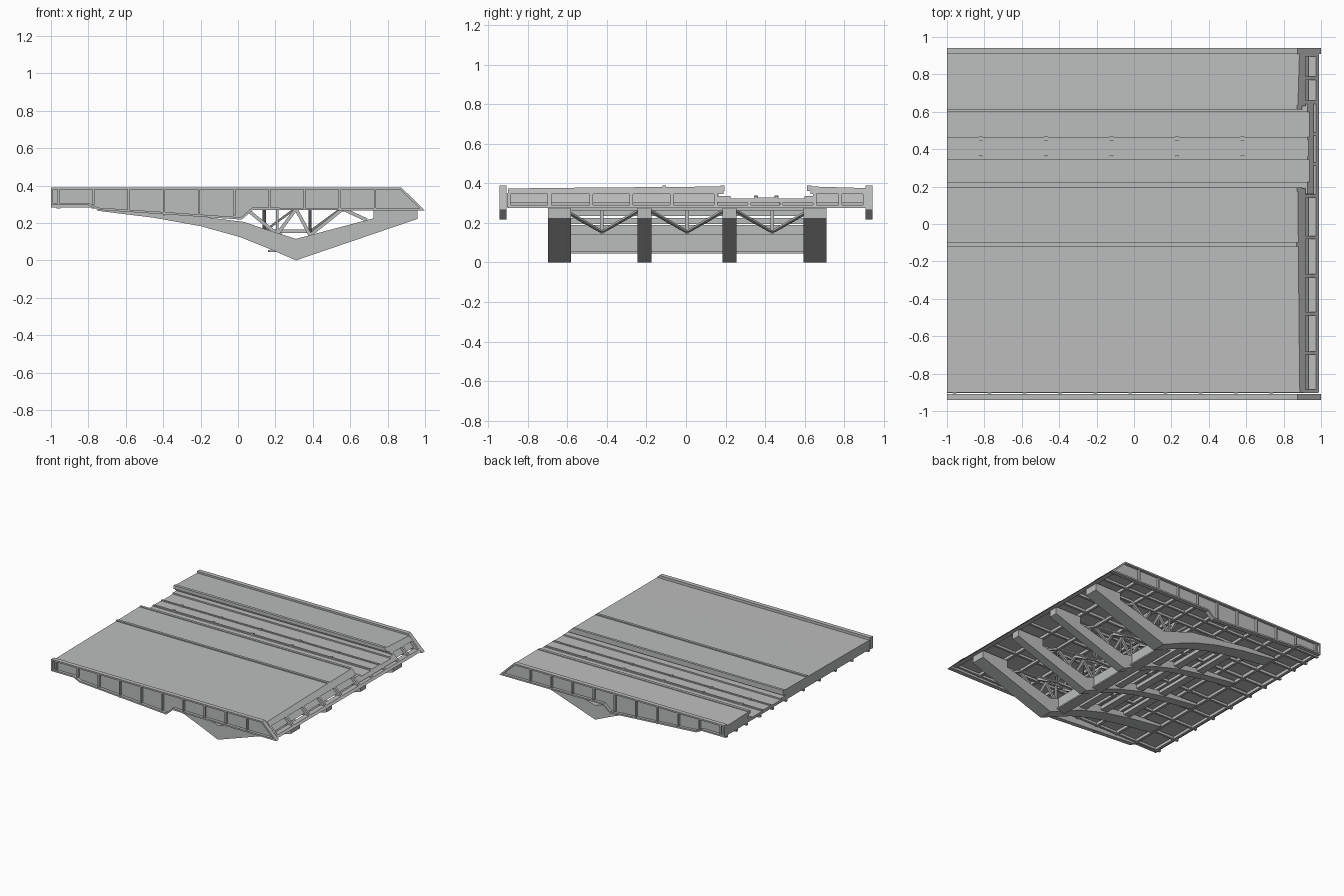
import bpy, bmesh
from mathutils import Vector

if "Cube" in bpy.data.objects:
    bpy.data.objects.remove(bpy.data.objects["Cube"], do_unlink=True)

mat = bpy.data.materials.new("steel_grey")
mat.use_nodes = True
GREY = (0.5, 0.51, 0.505, 1)
mat.diffuse_color = GREY
mat.node_tree.nodes["Principled BSDF"].inputs["Base Color"].default_value = GREY


def finish(bm, name):
    bmesh.ops.recalc_face_normals(bm, faces=bm.faces[:])
    me = bpy.data.meshes.new(name)
    bm.to_mesh(me)
    bm.free()
    me.materials.append(mat)
    ob = bpy.data.objects.new(name, me)
    bpy.context.collection.objects.link(ob)
    return ob


def loft(bm, a, b):
    """Solid between two matching point loops."""
    va, vb = [bm.verts.new(p) for p in a], [bm.verts.new(p) for p in b]
    bm.faces.new(va)
    end = bm.faces.new(vb[::-1])
    for i in range(len(va)):
        j = (i + 1) % len(va)
        bm.faces.new((va[i], vb[i], vb[j], va[j]))
    return end


def prism_y(bm, prof, y0, y1):
    return loft(bm, [(x, y0, z) for x, z in prof], [(x, y1, z) for x, z in prof])


def slope_x(z):
    """The raked end of the deck."""
    return 0.875 + 1.04 * (0.385 - z)


def prism_x(bm, prof, x0=-1.0, back=0.0):
    """Extrude a y-z profile to the raked end; x0 None keeps a thin raked bar."""
    loft(bm, [(slope_x(z) - 0.04 if x0 is None else x0, y, z) for y, z in prof],
         [(slope_x(z) - back, y, z) for y, z in prof])


def rect(a0, a1, b0, b1):
    return [(a0, b0), (a1, b0), (a1, b1), (a0, b1)]


def box(bm, x0, x1, y0, y1, z0, z1):
    prism_y(bm, rect(x0, x1, z0, z1), y0, y1)


def strut(bm, p, q, w=0.014):
    p, q = Vector(p), Vector(q)
    d = (q - p).normalized()
    u = d.cross(Vector((1, 0, 0)) if abs(d.x) < 0.5 else Vector((0, 1, 0))).normalized()
    v = d.cross(u)
    ring = [(u * a + v * b) * w / 2 for a, b in ((-1, -1), (1, -1), (1, 1), (-1, 1))]
    loft(bm, [p + r for r in ring], [q + r for r in ring])


# Deck slabs on both sides of the sunken trackway
bm = bmesh.new()
prism_x(bm, [(-.9, .345), (-.9, .374), (-.54, .378), (.19, .384), (.19, .345)])
prism_x(bm, [(.63, .345), (.63, .384), (.91, .376), (.91, .345)])
for y0, y1 in ((-.9, .165), (.645, .91)):
    prism_x(bm, rect(y0, y1, .3, .345), back=.03)
finish(bm, "deck_slabs")

# Trackway floor with ledges and raised middle
bm = bmesh.new()
prism_x(bm, [(.16, .303), (.16, .335), (.225, .335), (.225, .324), (.345, .324), (.345, .334),
             (.36, .334), (.36, .328), (.45, .328), (.45, .334), (.465, .334), (.465, .324),
             (.6, .324), (.6, .335), (.65, .335), (.65, .303)])
finish(bm, "trackway")

bm = bmesh.new()
for x in (-.82, -.47, -.12, .23, .58):
    for y in (.355, .457):
        box(bm, x - .01, x + .01, y - .01, y + .01, .326, .338)
finish(bm, "track_joints")

# Kerbs along the trackway and a divider on the wide deck
bm = bmesh.new()
prism_x(bm, rect(.175, .195, .362, .389))
prism_x(bm, rect(.612, .635, .362, .389))
prism_x(bm, rect(-.12, -.1, .375, .39))
finish(bm, "kerbs")

# Raked end frame with recessed panels
bm = bmesh.new()
prism_x(bm, rect(-.9, .91, .275, .29), None)
for y in (-.895, -.69, -.48, -.277, -.072, .15, .65, .78, .905):
    prism_x(bm, rect(y - .009, y + .009, .28, .35), None)
for y in (.32, .482):
    prism_x(bm, rect(y - .008, y + .008, .28, .31), None)
finish(bm, "end_frame")

# Grid of beams under the deck
rib_xs = [-.96 + .188 * i for i in range(10)]
bm = bmesh.new()
for x in rib_xs:
    box(bm, x - .01, x + .01, -.905, .905, .278, .304)
for y in (-.895, -.69, -.48, -.277, -.072, .15, .32, .482, .65, .78, .905):
    prism_x(bm, rect(y - .009, y + .009, .282, .304), -1, .02)
finish(bm, "floor_beams")

# Edge girders: recessed web with a flange all round, then stiffeners
outline = [(-1, .295), (-.8, .295), (-.75, .27), (-.4, .247), (0.02, .218), (.08, .27),
           (1, .266), (.873, .39), (-1, .39)]
for side, name in ((-1, "front_edge_girder"), (1, "back_edge_girder")):
    bm = bmesh.new()
    face = prism_y(bm, outline, side * .908, side * .942)
    bmesh.ops.recalc_face_normals(bm, faces=bm.faces[:])
    bmesh.ops.inset_region(bm, faces=[face], thickness=.012, use_even_offset=True)
    inner = bmesh.ops.extrude_discrete_faces(bm, faces=[face])["faces"]
    bmesh.ops.translate(bm, verts=inner[0].verts[:], vec=(0, -side * .022, 0))
    for x in rib_xs:
        low = .3 if x < -.75 else .272 if x < -.5 or x > .05 else .24
        box(bm, x - .006, x + .006, side * .915, side * .938, low, .382)
    finish(bm, name)

# Four arched ribs, the outer two wider
arch = [(.96, .28), (.96, .222), (.31, 0), (.16, .065), (.01, .125), (-.2, .183), (-.45, .228),
        (-.75, .265), (-.75, .285), (-.5, .275), (-.3, .247), (-.1, .222), (.035, .205),
        (.13, .172), (.31, .115), (.725, .225), (.725, .28)]
rib_ys = ((-.64, .115), (-.21, .07), (.22, .07), (.652, .115))
bm = bmesh.new()
for y, w in rib_ys:
    prism_y(bm, arch, y - w / 2, y + w / 2)
finish(bm, "arched_ribs")

# Cross beams joining the ribs
bm = bmesh.new()
for x, z0, z1 in ((.205, .055, .145), (0, .145, .19), (-.2, .195, .225), (-.42, .235, .262)):
    box(bm, x - .03, x + .03, -.6, .61, z0, z1)
box(bm, .16, .25, -.6, .61, .045, .056)
finish(bm, "cross_beams")

# Zigzag bracing over each rib
zigzag = [(.05, .27), (.21, .14), (.31, .275), (.385, .135), (.56, .275), (.69, .215)]
bm = bmesh.new()
for y, w in rib_ys:
    for (xa, za), (xb, zb) in zip(zigzag, zigzag[1:]):
        strut(bm, (xa, y, za), (xb, y, zb), .018)
    strut(bm, (.21, y, .14), (.21, y, .28))
finish(bm, "rib_bracing")

# Fan-shaped cross frames between neighbouring ribs
bm = bmesh.new()
for (ya, _), (yb, _) in zip(rib_ys, rib_ys[1:]):
    mid = (ya + yb) / 2
    for x in (.14, .385):
        apex = (x, mid, .155)
        strut(bm, apex, (x, mid, .285), .018)
        for y in (ya, yb):
            strut(bm, apex, (x, y, .275), .018)
            strut(bm, apex, (x + .17, y, .28), .012)
    strut(bm, (.14, mid, .155), (.385, mid, .155), .018)
for x in (.14, .56):
    box(bm, x - .01, x + .01, -.64, .65, .262, .282)
finish(bm, "cross_frames")
